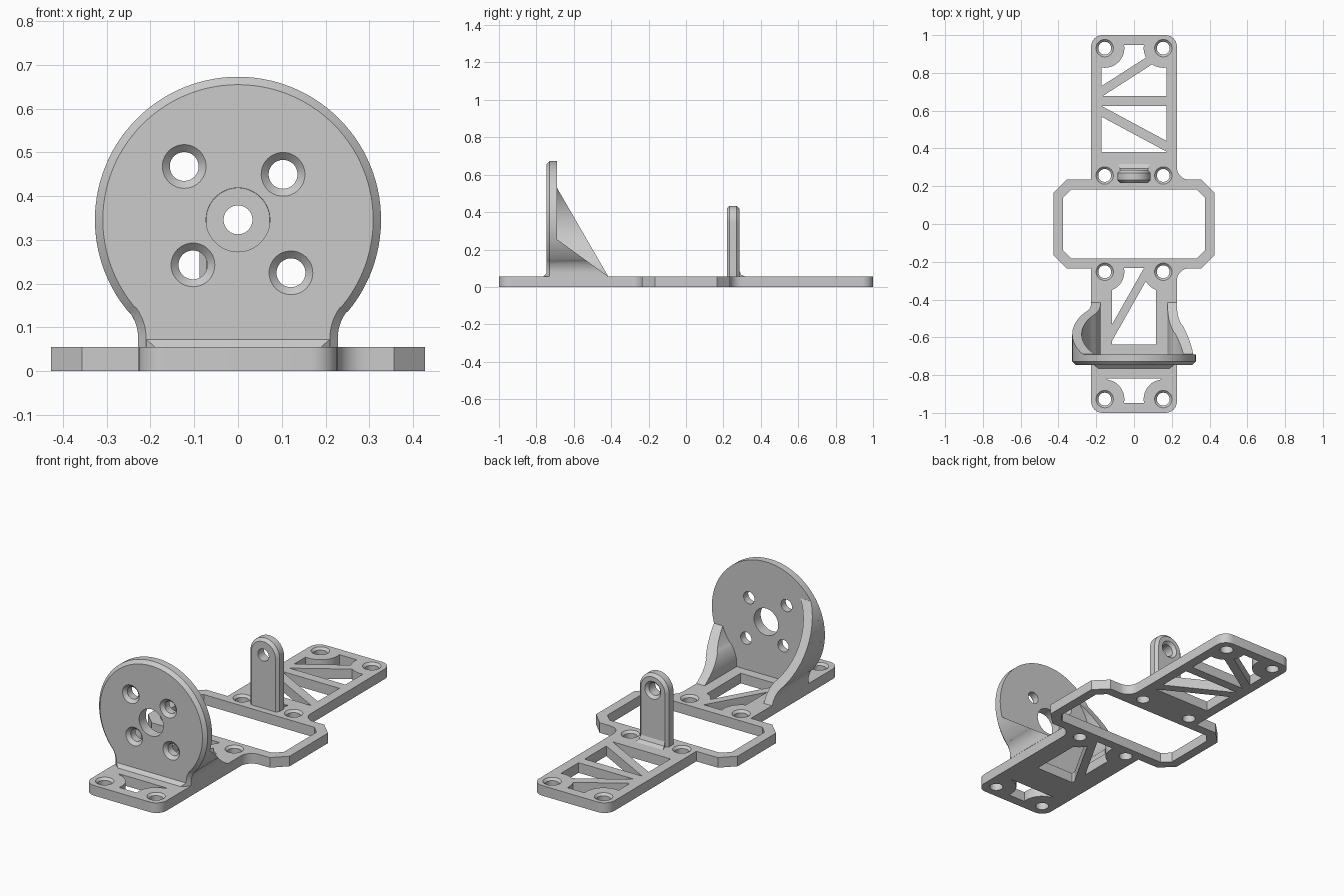
import bpy, bmesh, math
from mathutils import Vector

if "Cube" in bpy.data.objects:
    bpy.data.objects.remove(bpy.data.objects["Cube"])

grey = bpy.data.materials.new("light_grey")
grey.diffuse_color = (0.6, 0.6, 0.6, 1)
grey.use_nodes = True
grey.node_tree.nodes["Principled BSDF"].inputs["Base Color"].default_value = grey.diffuse_color
T = 0.055                                     # base plate thickness
CZ, R, NECK, FZ, FR = 0.346, 0.327, 0.228, 0.075, 0.101   # round plate outline


def loft(name, loops):
    """Closed solid through loops that all have the same point count."""
    bm = bmesh.new()
    rings = [[bm.verts.new(p) for p in lp] for lp in loops]
    n = len(loops[0])
    for a, b in zip(rings, rings[1:]):
        for i in range(n):
            j = (i + 1) % n
            bm.faces.new((a[i], a[j], b[j], b[i]))
    bm.faces.new(rings[0][::-1])
    bm.faces.new(rings[-1])
    bmesh.ops.remove_doubles(bm, verts=bm.verts, dist=1e-5)
    bmesh.ops.recalc_face_normals(bm, faces=bm.faces)
    me = bpy.data.meshes.new(name)
    bm.to_mesh(me)
    bm.free()
    me.materials.append(grey)
    ob = bpy.data.objects.new(name, me)
    bpy.context.collection.objects.link(ob)
    return ob


def prism(name, pts, z0, z1):
    return loft(name, [[(x, y, z) for x, y in pts] for z in (z0, z1)])


def circle(x, y, r, n=48):
    return [(x + r * math.cos(2 * math.pi * i / n), y + r * math.sin(2 * math.pi * i / n))
            for i in range(n)]


def drill(pos, direction, r, rim, depth):
    """Countersunk drill; the wide end opens towards direction."""
    q = Vector(direction).to_track_quat('Z', 'Y')
    prof = [(r, -0.1), (r, -depth), (rim, 0), (rim, 0.02)]
    return loft("drill", [[q @ Vector((x, y, h)) + Vector(pos) for x, y in circle(0, 0, k)]
                          for k, h in prof])


def bar(p, q, w):
    p, q = Vector(p), Vector(q)
    d = (q - p).normalized()
    s = Vector((-d.y, d.x)) * w / 2
    p, q = p - d * 0.06, q + d * 0.06
    return prism("bar", [p - s, q - s, q + s, p + s], -0.2, 0.3)


def cut(ob, cutters):
    bpy.context.view_layer.objects.active = ob
    for c in cutters:
        m = ob.modifiers.new("cut", 'BOOLEAN')
        m.operation, m.solver, m.object = 'DIFFERENCE', 'EXACT', c
        bpy.ops.object.modifier_apply(modifier=m.name)
        bpy.data.objects.remove(c)


def rounded(pts):
    """Polygon with right-angled corners rounded where a radius is given."""
    out = []
    for i, (x, y, r) in enumerate(pts):
        p = Vector((x, y))
        if not r:
            out.append(p)
            continue
        a = (Vector(pts[i - 1][:2]) - p).normalized() * r
        b = (Vector(pts[(i + 1) % len(pts)][:2]) - p).normalized() * r
        for k in range(9):
            t = k * math.pi / 16
            out.append(p + a + b - b * math.cos(t) - a * math.sin(t))
    return out


# base plate: long strip with an eight-sided frame in the middle
base = prism("base_plate", rounded([
    (-.227, -1, .06), (.227, -1, .06), (.227, -.235, .065), (.356, -.235, 0),
    (.427, -.165, 0), (.427, .165, 0), (.356, .235, 0), (.227, .235, .065),
    (.227, 1, .06), (-.227, 1, .06), (-.227, .235, 0), (-.356, .235, 0),
    (-.427, .165, 0), (-.427, -.165, 0), (-.356, -.235, 0), (-.227, -.235, 0)]), 0, T)
frame_hole = prism("frame_hole", [
    (sx * x, sy * y) for sx, sy, c in ((1, 1, 0), (-1, 1, 1), (-1, -1, 0), (1, -1, 1))
    for x, y in ((.375, .14), (.333, .182))[::(-1 if c else 1)]], -.1, .2)
cut(base, [frame_hole])

# truss windows: rectangles less the bars and the screw bosses
HOLE_Y = (0.931, 0.257, -0.253, -0.927)
windows = [
    (-.173, .173, .381, .948, .931, [((-.173, .597), (.173, .411), .05),
                                     ((-.173, .652), (.173, .652), .052),
                                     ((-.173, .701), (.09, .87), .048)]),
    (-.117, .117, -.638, -.232, -.253, [((-.115, -.573), (.07, -.2465), .043)]),
    (-.143, .143, -.947, -.817, -.927, []),
]
for x0, x1, y0, y1, by, bars in windows:
    w = prism("window", [(x0, y0), (x1, y0), (x1, y1), (x0, y1)], -.1, .2)
    cut(w, [bar(*b) for b in bars] +
        [prism("boss", circle(s * .155, by, .104), -.2, .3) for s in (-1, 1)])
    cut(base, [w])
cut(base, [drill((s * .155, y, T), (0, 0, 1), .034, .046, .012)
           for y in HOLE_Y for s in (-1, 1)])


def half_width(z, d):
    """Half width of the round plate outline at height z, inset by d."""
    r = FR + d
    if z <= FZ:
        return NECK - d
    if z < FZ + r * (CZ - FZ) / (R + FR):
        return NECK + FR - math.sqrt(r * r - (z - FZ) ** 2)
    return math.sqrt(max(0, (R - d) ** 2 - (z - CZ) ** 2))


def plate_loop(d, y):
    zt = FZ + (FR + d) * (CZ - FZ) / (R + FR)
    zs = [T] + [FZ + (zt - FZ) * i / 10 for i in range(10)]
    side = [(half_width(z, d), z) for z in zs]
    a0 = math.asin((zt - CZ) / (R - d))
    n = 80
    arc = [(math.cos(a) * (R - d), CZ + math.sin(a) * (R - d))
           for a in (a0 + (math.pi - 2 * a0) * i / n for i in range(n + 1))]
    return [(x, y, z) for x, z in side + arc + [(-x, z) for x, z in side[::-1]]]


# round mounting plate with chamfered front rim
mount = loft("round_mount", [plate_loop(.018, -.747), plate_loop(0, -.729), plate_loop(0, -.69)])
screws = [(-.123, .468), (.103, .45), (-.103, .243), (.121, .225)]
cut(mount, [drill((x, -.747, z), (0, -1, 0), .033, .05, .017) for x, z in screws] +
    [drill((0, -.747, CZ), (0, -1, 0), .073, .073, .02)])

# small fillet strip at the foot of the mounting plate
loft("mount_foot", [[(s * .209, -.747, T), (s * .209, -.747, .073), (s * .19, -.765, T)]
                    for s in (-1, 1)])

# sloped side walls behind the mounting plate, the left one taller
for name, s, top in (("left_gusset", -1, .53), ("right_gusset", 1, .255)):
    loops = []
    for i in range(33):
        z = T + (top - T) * i / 32
        yb = -.69 + .275 * (top - z) / (top - T)
        xo, xi = s * half_width(z, 0), s * half_width(z, .05)
        loops.append([(xo, -.69, z), (xo, yb, z), (xi, yb, z), (xi, -.69, z)])
    # keep a sliver of depth in the top row so the loft stays closed
    loops[-1] = [(x, y + (.0005 if k in (1, 2) else 0), z)
                 for k, (x, y, z) in enumerate(loops[-1])]
    loft(name, loops)


# rear post with rounded top and chamfered edges
def post_loop(d, y):
    r = .0875 - d
    arc = [(r * math.cos(math.pi * i / 32), CZ + r * math.sin(math.pi * i / 32)) for i in range(33)]
    return [(x, y, z) for x, z in [(r, T)] + arc + [(-r, T)]]


post = loft("rear_post", [post_loop(.015, .218), post_loop(0, .233),
                          post_loop(0, .271), post_loop(.015, .286)])
cut(post, [drill((0, .286, CZ), (0, 1, 0), .033, .048, .015)])
loft("post_foot", [[(s * .0725, .286, T), (s * .0725, .286, .085), (s * .076, .295, .065),
                    (s * .083, .318, T)] for s in (-1, 1)])

# smooth curved faces, keep edges crisp
for ob in bpy.context.scene.objects:
    ob.select_set(True)
bpy.context.view_layer.objects.active = base
bpy.ops.object.shade_smooth_by_angle(angle=math.radians(25))
